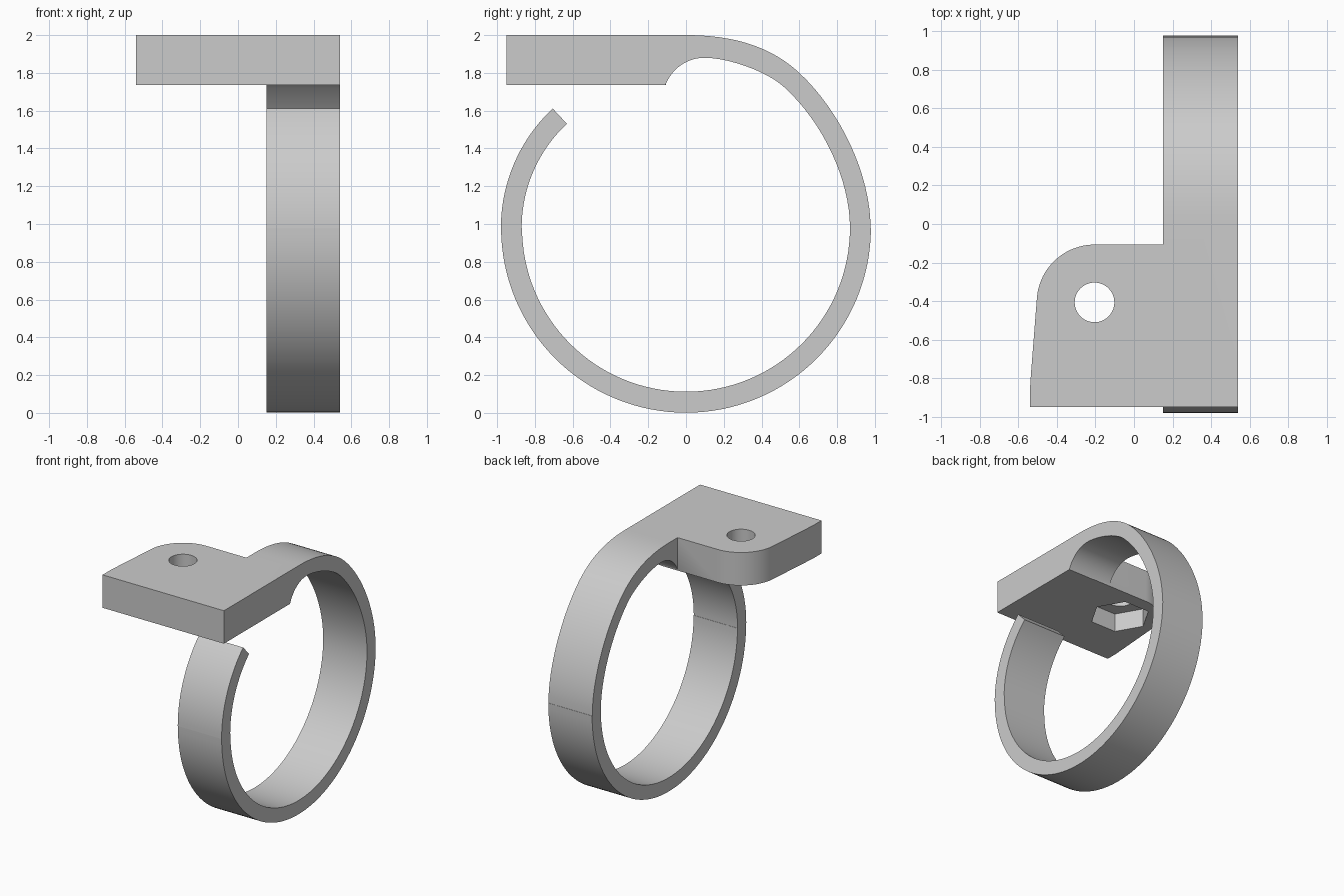
import bpy, bmesh, math
from mathutils import Vector
from mathutils.geometry import interpolate_bezier

cube = bpy.data.objects.get("Cube")
if cube:
    bpy.data.objects.remove(cube)

grey = bpy.data.materials.new("plain grey")
grey.use_nodes = True
grey.diffuse_color = (0.6, 0.6, 0.6, 1)
grey.node_tree.nodes["Principled BSDF"].inputs["Base Color"].default_value = (0.6, 0.6, 0.6, 1)


def arc(cx, cy, r, start, end, steps):
    angles = [math.radians(start + (end - start) * i / steps) for i in range(steps + 1)]
    return [(cx + r * math.cos(a), cy + r * math.sin(a)) for a in angles]


def bezier(a, ha, hb, b, steps=16):
    pts = interpolate_bezier(*(Vector((*p, 0)) for p in (a, ha, hb, b)), steps + 1)
    return [(p.x, p.y) for p in pts]


def prism(name, outline, place, direction):
    """Extrude a flat outline into a solid."""
    clean = [p for i, p in enumerate(outline) if math.dist(p, outline[i - 1]) > 1e-4]
    bm = bmesh.new()
    face = bm.faces.new([bm.verts.new(place(*p)) for p in clean])
    grown = bmesh.ops.extrude_face_region(bm, geom=[face])["geom"]
    bmesh.ops.translate(bm, vec=direction, verts=[v for v in grown if isinstance(v, bmesh.types.BMVert)])
    bmesh.ops.recalc_face_normals(bm, faces=bm.faces)
    mesh = bpy.data.meshes.new(name)
    bm.to_mesh(mesh)
    bm.free()
    mesh.materials.append(grey)
    obj = bpy.data.objects.new(name, mesh)
    bpy.context.collection.objects.link(obj)
    return obj


def combine(target, tool, operation):
    tool.hide_render = True
    mod = target.modifiers.new(operation.lower(), "BOOLEAN")
    mod.operation, mod.object, mod.solver = operation, tool, "EXACT"
    bpy.context.view_layer.objects.active = target
    bpy.ops.object.modifier_apply(modifier=mod.name)
    bpy.data.objects.remove(tool)


# Open ring with its thick top arm, drawn from the side
mid = 0.98
outer = bezier((0, 2), (0.25, 2), (0.45, 1.94), (0.6, 1.8))
outer += bezier((0.6, 1.8), (0.82, 1.595), (0.977, 1.26), (0.977, mid))
outer += arc(0, mid, 0.979, 0, -180, 64)
outer += arc(-0.117, mid, 0.863, 180, 133, 20)
inner = arc(-0.117, mid, 0.753, 133, 180, 20)
inner += arc(0, mid, 0.868, -180, 0, 64)
inner += bezier((0.868, mid), (0.868, 1.23), (0.73, 1.53), (0.525, 1.72))
inner += bezier((0.525, 1.72), (0.43, 1.81), (0.22, 1.88), (0.1, 1.88))
inner += bezier((0.1, 1.88), (0.01, 1.88), (-0.07, 1.83), (-0.11, 1.735))
profile = outer + inner + [(-0.95, 1.735), (-0.95, 2)]
clamp = prism("ring_clamp", profile, lambda y, z: (0.15, y, z), (0.39, 0, 0))

# Side plate with a rounded corner around the bolt hole
hole_x, hole_y = -0.205, -0.407
plate_outline = [(0.3, -0.95), (0.3, -0.107)] + arc(hole_x, hole_y, 0.3, 90, 174, 24)
plate_outline += [(-0.535, -0.78), (-0.54, -0.86), (-0.54, -0.95)]
plate = prism("side_plate", plate_outline, lambda x, y: (x, y, 1.735), (0, 0, 0.265))
combine(clamp, plate, "UNION")

# Bolt hole and six-sided nut pocket underneath
hole = prism("hole_cutter", arc(hole_x, hole_y, 0.103, 0, 360, 48)[:-1], lambda x, y: (x, y, 1.6), (0, 0, 0.6))
combine(clamp, hole, "DIFFERENCE")
pocket = prism("pocket_cutter", arc(hole_x, hole_y, 0.225, 0, 360, 6)[:-1], lambda x, y: (x, y, 1.6), (0, 0, 0.285))
combine(clamp, pocket, "DIFFERENCE")

# Soft curves with crisp edges
bpy.ops.object.select_all(action="DESELECT")
clamp.select_set(True)
bpy.context.view_layer.objects.active = clamp
bpy.ops.object.shade_smooth_by_angle(angle=math.radians(30))
